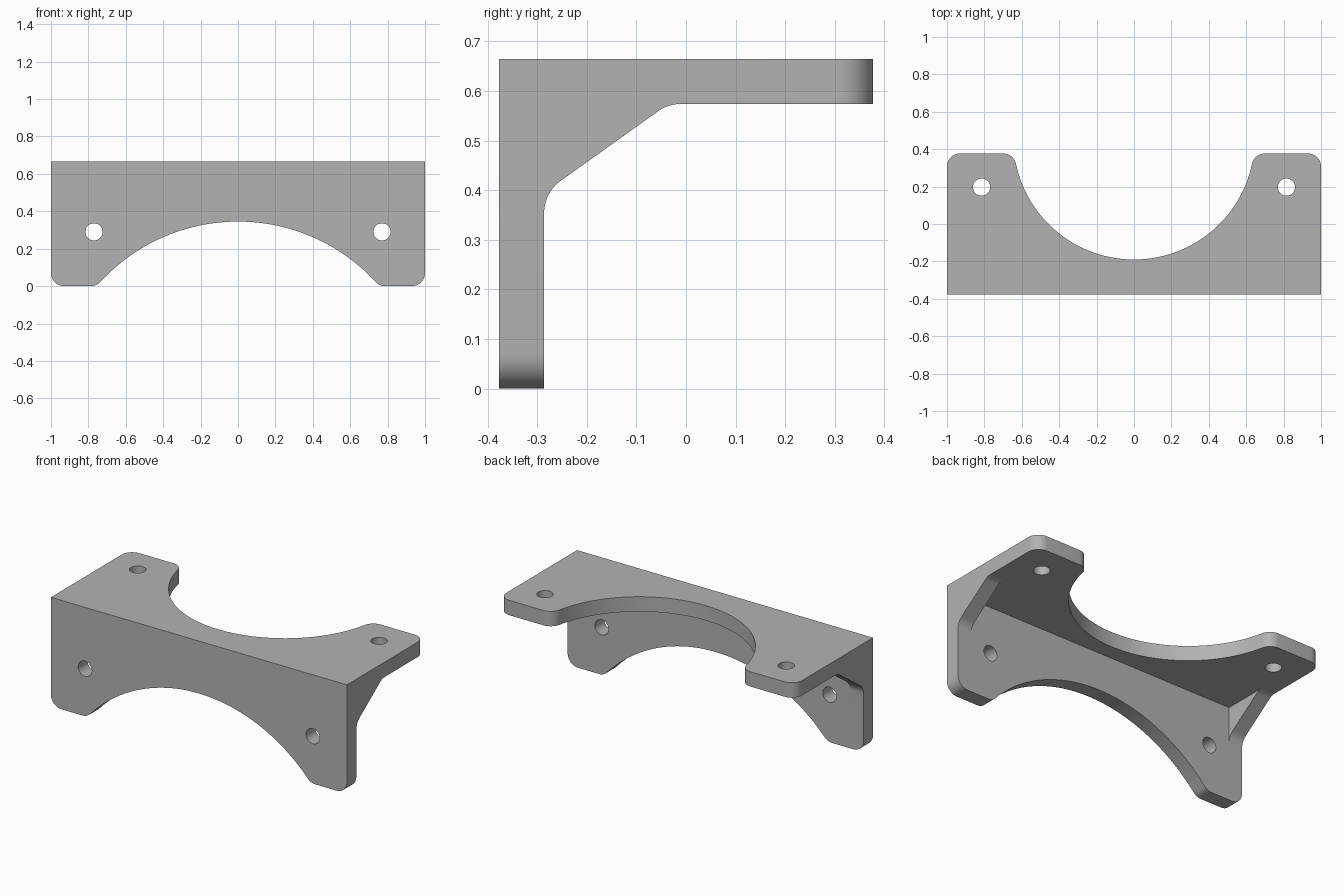
import bpy, bmesh
from math import sin, cos, atan2, sqrt, pi, radians
from mathutils import Vector

if "Cube" in bpy.data.objects:
    bpy.data.objects.remove(bpy.data.objects["Cube"], do_unlink=True)

HALF_W, FRONT, BACK, HEIGHT = 1.0, -0.377, 0.377, 0.665
THICK = 0.091          # plate and gusset thickness
CORNER = 0.07          # rounded plate corners
HOLE = 0.046

grey = bpy.data.materials.new("plain_grey")
grey.use_nodes = True
grey.diffuse_color = (0.45, 0.45, 0.45, 1)
grey.node_tree.nodes["Principled BSDF"].inputs["Base Color"].default_value = (0.45, 0.45, 0.45, 1)


def arc(cx, cy, r, start, end, steps):
    angles = [start + (end - start) * i / steps for i in range(steps + 1)]
    return [(cx + r * cos(a), cy + r * sin(a)) for a in angles]


def prism(name, points, depth):
    """Solid made by extruding a closed 3D outline along a vector."""
    bm = bmesh.new()
    face = bm.faces.new([bm.verts.new(p) for p in points])
    swept = bmesh.ops.extrude_face_region(bm, geom=[face], use_keep_orig=True)
    moved = [g for g in swept["geom"] if isinstance(g, bmesh.types.BMVert)]
    bmesh.ops.translate(bm, verts=moved, vec=Vector(depth))
    bmesh.ops.recalc_face_normals(bm, faces=bm.faces)
    mesh = bpy.data.meshes.new(name)
    bm.to_mesh(mesh)
    bm.free()
    mesh.materials.append(grey)
    ob = bpy.data.objects.new(name, mesh)
    bpy.context.collection.objects.link(ob)
    return ob


def plate_outline(length, centre, radius):
    """Plate with free edge at v = 0, rounded corners and a round cutout."""
    r = CORNER
    fx = sqrt((radius + r) ** 2 - (r - centre) ** 2)
    half = [(HALF_W, length)]
    half += arc(HALF_W - r, r, r, 0, -pi / 2, 10)
    half += arc(fx, r, r, -pi / 2, atan2(centre - r, -fx), 10)
    half += arc(0, centre, radius, atan2(r - centre, fx), pi / 2, 36)[1:]
    return half + [(-u, v) for u, v in reversed(half[:-1])]


def combine(target, other, operation):
    mod = target.modifiers.new(operation.lower(), 'BOOLEAN')
    mod.operation = operation
    mod.solver = 'EXACT'
    mod.object = other
    bpy.context.view_layer.objects.active = target
    bpy.ops.object.modifier_apply(modifier=mod.name)
    bpy.data.objects.remove(other, do_unlink=True)


# Upright front plate and horizontal top plate
bracket = prism("angle_bracket",
                [(u, FRONT, v) for u, v in plate_outline(HEIGHT, -0.655, 1.0)],
                (0, THICK, 0))
top_plate = prism("top_plate",
                  [(u, BACK - v, HEIGHT) for u, v in plate_outline(BACK - FRONT, -0.078, 0.645)],
                  (0, 0, -THICK))
combine(bracket, top_plate, 'UNION')

# End gussets with a sloped, filleted edge, sunk into both plates
inner_y, under_z = FRONT + THICK, HEIGHT - THICK
slope, fillet = atan2(0.18, 0.25), 0.08
normal = pi / 2 + slope
side = [(inner_y - 0.04, 0.354)]
side += arc(inner_y + fillet, 0.354, fillet, pi, normal, 10)
side += arc(-0.01, under_z - fillet, fillet, normal, pi / 2, 10)
side += [(-0.01, under_z + 0.04), (inner_y - 0.04, under_z + 0.04)]
for x in (-HALF_W, HALF_W - THICK):
    gusset = prism("gusset", [(x, y, z) for y, z in side], (THICK, 0, 0))
    combine(bracket, gusset, 'UNION')

# Screw holes, one pair through each plate
for s in (-1, 1):
    ring = arc(s * 0.77, 0.29, HOLE, 0, 2 * pi, 32)[:-1]
    cutter = prism("front_hole", [(x, FRONT - 0.05, z) for x, z in ring], (0, 0.2, 0))
    combine(bracket, cutter, 'DIFFERENCE')
    ring = arc(s * 0.815, 0.197, HOLE, 0, 2 * pi, 32)[:-1]
    cutter = prism("top_hole", [(x, y, HEIGHT + 0.05) for x, y in ring], (0, 0, -0.2))
    combine(bracket, cutter, 'DIFFERENCE')

# Smooth curves, crisp edges
bpy.ops.object.select_all(action='DESELECT')
bracket.select_set(True)
bpy.context.view_layer.objects.active = bracket
bpy.ops.object.shade_smooth_by_angle(angle=radians(25))
